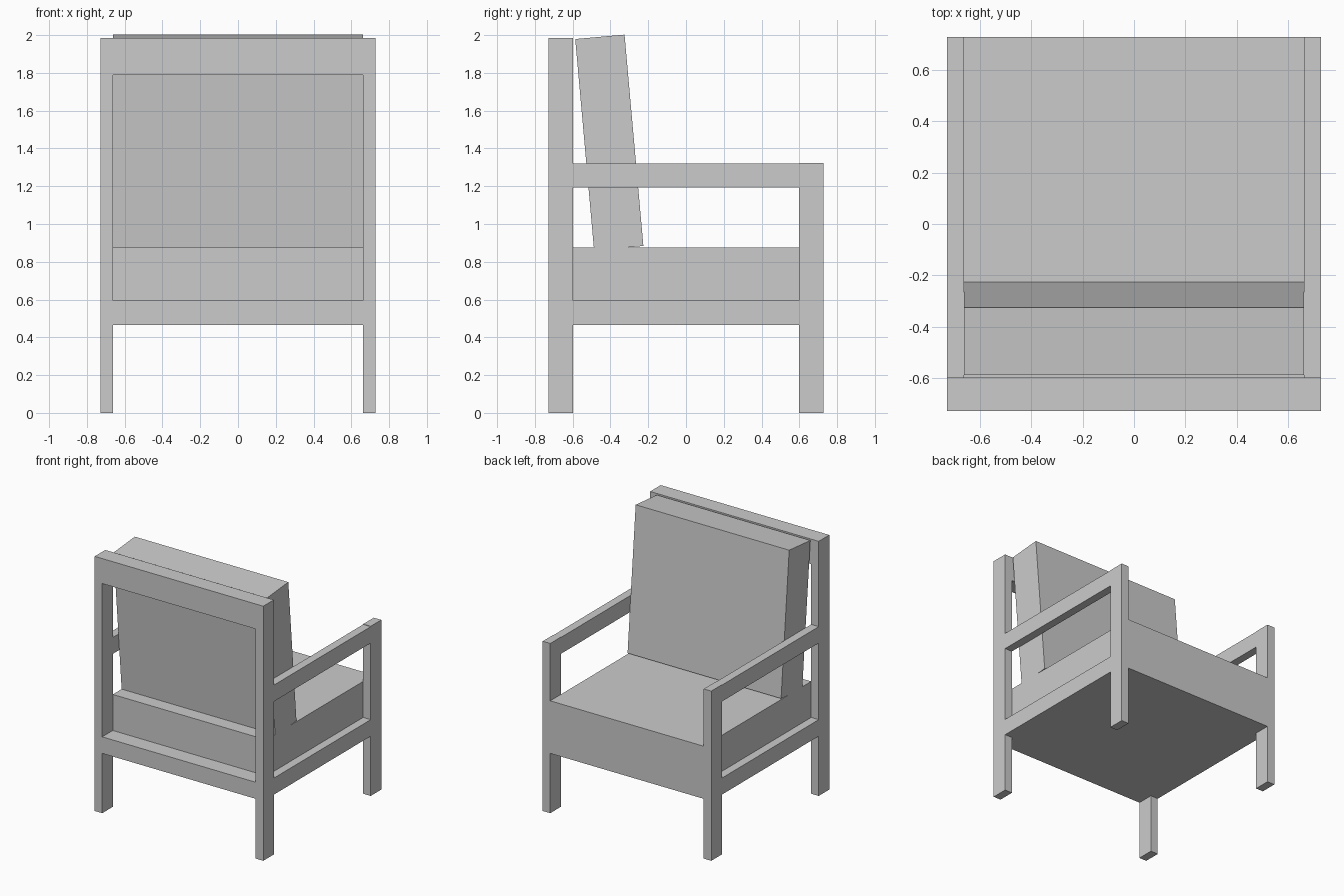
import bpy
from math import radians

cube = bpy.data.objects.get("Cube")
if cube:
    bpy.data.objects.remove(cube, do_unlink=True)

grey = bpy.data.materials.new("plain grey")
grey.use_nodes = True
COLOUR = (0.6, 0.6, 0.6, 1)
grey.diffuse_color = COLOUR
grey.node_tree.nodes["Principled BSDF"].inputs["Base Color"].default_value = COLOUR


def box(name, x, y, z, tilt=0):
    """Box spanning the given (low, high) ranges, tilted about its centre."""
    spans = (x, y, z)
    bpy.ops.mesh.primitive_cube_add(size=1, location=[(a + b) / 2 for a, b in spans])
    obj = bpy.context.object
    obj.name = name
    obj.scale = [b - a for a, b in spans]
    obj.rotation_euler.x = radians(tilt)
    obj.data.materials.append(grey)
    return obj


OUT, IN = 0.727, 0.662          # outer and inner face of the side frames
EDGE, POST = 0.727, 0.597       # outer and inner face of the posts along y
RAIL = (0.466, 0.595)           # height range of the base rails
WIDTH = (-IN, IN)

# Side frames: tall rear post, short front post, armrest and lower rail
for side, sx in (("left", 1), ("right", -1)):
    x = sorted((sx * IN, sx * OUT))
    box(side + "_tall_post", x, (-EDGE, -POST), (0, 1.985))
    box(side + "_short_post", x, (POST, EDGE), (0, 1.323))
    box(side + "_armrest", x, (-POST, POST), (1.192, 1.32))
    box(side + "_lower_rail", x, (-POST, POST), RAIL)

# Cross members
box("top_rail", WIDTH, (-EDGE, -POST), (1.79, 1.985))
box("seat_base", WIDTH, (-EDGE, EDGE), RAIL)

# Cushions
box("seat_cushion", WIDTH, (-POST, EDGE), (RAIL[1], 0.876))
box("back_cushion", WIDTH, (-0.537, -0.275), (0.87, 1.993), tilt=5.1)
